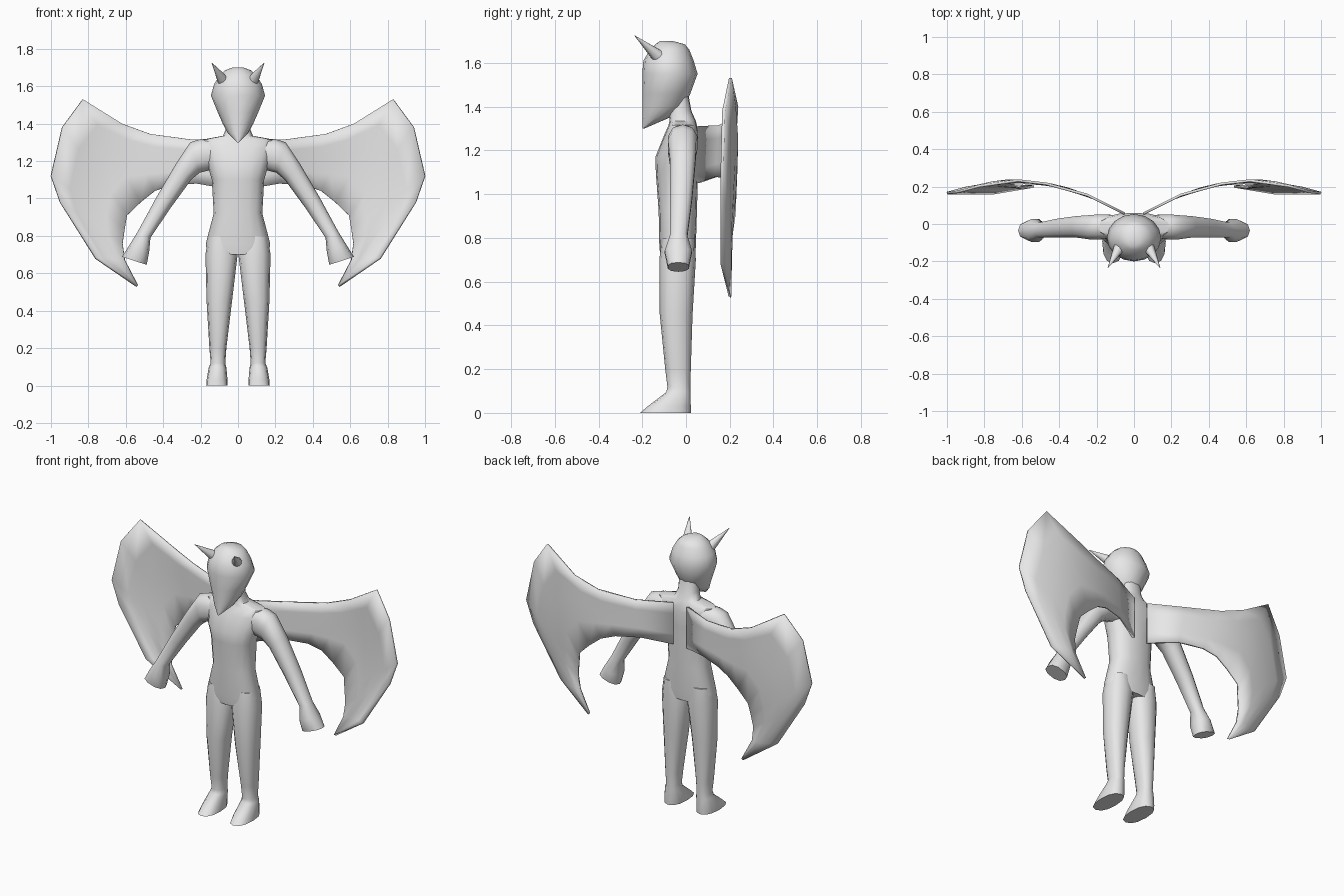
import bpy, bmesh, math
from mathutils import Vector

grey = bpy.data.materials.new("light_grey")
grey.diffuse_color = (0.8, 0.8, 0.8, 1)


def finish(name, bm, mirror=False, angle=50):
    bmesh.ops.recalc_face_normals(bm, faces=bm.faces)
    mesh = bpy.data.meshes.new(name)
    bm.to_mesh(mesh)
    bm.free()
    mesh.materials.append(grey)
    ob = bpy.data.objects.new(name, mesh)
    bpy.context.collection.objects.link(ob)
    bpy.ops.object.select_all(action='DESELECT')
    ob.select_set(True)
    bpy.context.view_layer.objects.active = ob
    bpy.ops.object.shade_smooth_by_angle(angle=math.radians(angle))
    if mirror:
        ob.modifiers.new("mirror", 'MIRROR').use_mirror_merge = False
    return ob


def loft(name, rings, sides=12, power=0.85, mirror=False, angle=50):
    """Each ring spans two points (x, z) across and y0..y1 in depth."""
    bm = bmesh.new()
    loops = []
    for (xa, za), (xb, zb), y0, y1 in rings:
        c = Vector(((xa + xb) / 2, (y0 + y1) / 2, (za + zb) / 2))
        u = Vector(((xb - xa) / 2, 0, (zb - za) / 2))
        v = Vector((0, (y1 - y0) / 2, 0))
        loop = []
        for i in range(sides):
            a = math.tau * i / sides
            cs, sn = math.cos(a), math.sin(a)
            k = math.copysign(abs(cs) ** power, cs)
            m = math.copysign(abs(sn) ** power, sn)
            loop.append(bm.verts.new(c + u * k + v * m))
        loops.append(loop)
    for a, b in zip(loops, loops[1:]):
        for i in range(sides):
            j = (i + 1) % sides
            bm.faces.new((a[i], a[j], b[j], b[i]))
    bm.faces.new(loops[0])
    bm.faces.new(loops[-1])
    return finish(name, bm, mirror, angle)


def level(z, x0, x1, y0, y1):
    return (x0, z), (x1, z), y0, y1


# Torso and neck
loft("torso", [level(z, -w, w, a, b) for z, w, a, b in (
    (0.70, 0.165, -0.115, 0.04), (0.76, 0.172, -0.122, 0.045),
    (0.92, 0.13, -0.125, 0.05), (1.10, 0.14, -0.138, 0.055),
    (1.17, 0.16, -0.14, 0.055), (1.27, 0.19, -0.10, 0.06),
    (1.315, 0.19, -0.08, 0.05), (1.335, 0.08, -0.075, 0.045),
    (1.38, 0.062, -0.08, 0.025), (1.46, 0.06, -0.08, 0.01))], 16)

# Head with a flat face tapering to a pointed chin
loft("head", [level(z, -w, w, a, b) for z, w, a, b in (
    (1.30, 0.006, -0.20, -0.19), (1.35, 0.055, -0.20, -0.075),
    (1.40, 0.082, -0.20, -0.005), (1.46, 0.108, -0.20, 0.02),
    (1.55, 0.145, -0.20, 0.053), (1.61, 0.128, -0.195, 0.035),
    (1.66, 0.098, -0.165, 0.015), (1.685, 0.07, -0.14, -0.005),
    (1.70, 0.03, -0.12, -0.06))], 16, 1.0)

# Legs and feet
loft("leg", [level(*r) for r in (
    (0.80, 0.03, 0.158, -0.11, 0.04), (0.70, 0.002, 0.174, -0.122, 0.045),
    (0.45, 0.032, 0.168, -0.12, 0.03), (0.20, 0.062, 0.153, -0.095, 0.022),
    (0.12, 0.068, 0.146, -0.085, 0.02), (0.095, 0.062, 0.157, -0.09, 0.02),
    (0.03, 0.056, 0.168, -0.175, 0.022), (0.0, 0.056, 0.17, -0.21, 0.022))],
    mirror=True)

# Arms with mitten hands
loft("arm", [
    ((0.10, 1.32), (0.09, 1.15), -0.075, 0.05),
    ((0.20, 1.318), (0.155, 1.15), -0.085, 0.055),
    ((0.255, 1.30), (0.205, 1.138), -0.085, 0.05),
    ((0.335, 1.18), (0.25, 1.10), -0.075, 0.045),
    ((0.44, 1.00), (0.36, 0.95), -0.075, 0.03),
    ((0.535, 0.825), (0.468, 0.79), -0.075, 0.008),
    ((0.578, 0.755), (0.475, 0.715), -0.10, 0.03),
    ((0.62, 0.688), (0.488, 0.645), -0.085, 0.015)], 10, mirror=True)

# Horns
bm = bmesh.new()
base, tip = Vector((0.07, -0.11, 1.615)), Vector((0.14, -0.235, 1.725))
axis = tip - base
bmesh.ops.create_cone(bm, cap_ends=True, segments=10, radius1=0.036,
                      radius2=0.001, depth=axis.length)
rot = axis.to_track_quat('Z', 'Y')
for v in bm.verts:
    v.co = rot @ v.co + (base + tip) / 2
finish("horn", bm, True)

# Wings: ribs from the outer edge to the inner edge, bulging backwards
outer = [(0.05, 0.055, 1.31), (0.25, 0.155, 1.315), (0.47, 0.215, 1.345),
         (0.62, 0.232, 1.40), (0.83, 0.203, 1.53), (0.94, 0.172, 1.38),
         (1.0, 0.165, 1.12), (0.95, 0.163, 0.98), (0.76, 0.163, 0.68),
         (0.54, 0.20, 0.53)]
inner = [(0.05, 0.055, 1.05), (0.22, 0.14, 1.08), (0.36, 0.19, 1.07),
         (0.445, 0.21, 1.04), (0.52, 0.216, 0.98), (0.593, 0.22, 0.91),
         (0.605, 0.21, 0.84), (0.617, 0.20, 0.76), (0.605, 0.195, 0.67),
         (0.535, 0.20, 0.535)]
bm = bmesh.new()
grid = []
for n, (p, q) in enumerate(zip(outer, inner)):
    bulge = 0.022 if 4 <= n <= 8 else 0
    row = []
    for i in range(5):
        t = i / 4
        co = Vector(p).lerp(Vector(q), t)
        co.y += bulge * math.sin(math.pi * t)
        row.append(bm.verts.new(co))
    grid.append(row)
for a, b in zip(grid, grid[1:]):
    for i in range(4):
        bm.faces.new((a[i], a[i + 1], b[i + 1], b[i]))
wing = finish("wing", bm, False)
solid = wing.modifiers.new("thickness", 'SOLIDIFY')
solid.thickness = 0.014
solid.offset = 0
wing.modifiers.new("mirror", 'MIRROR').use_mirror_merge = False
